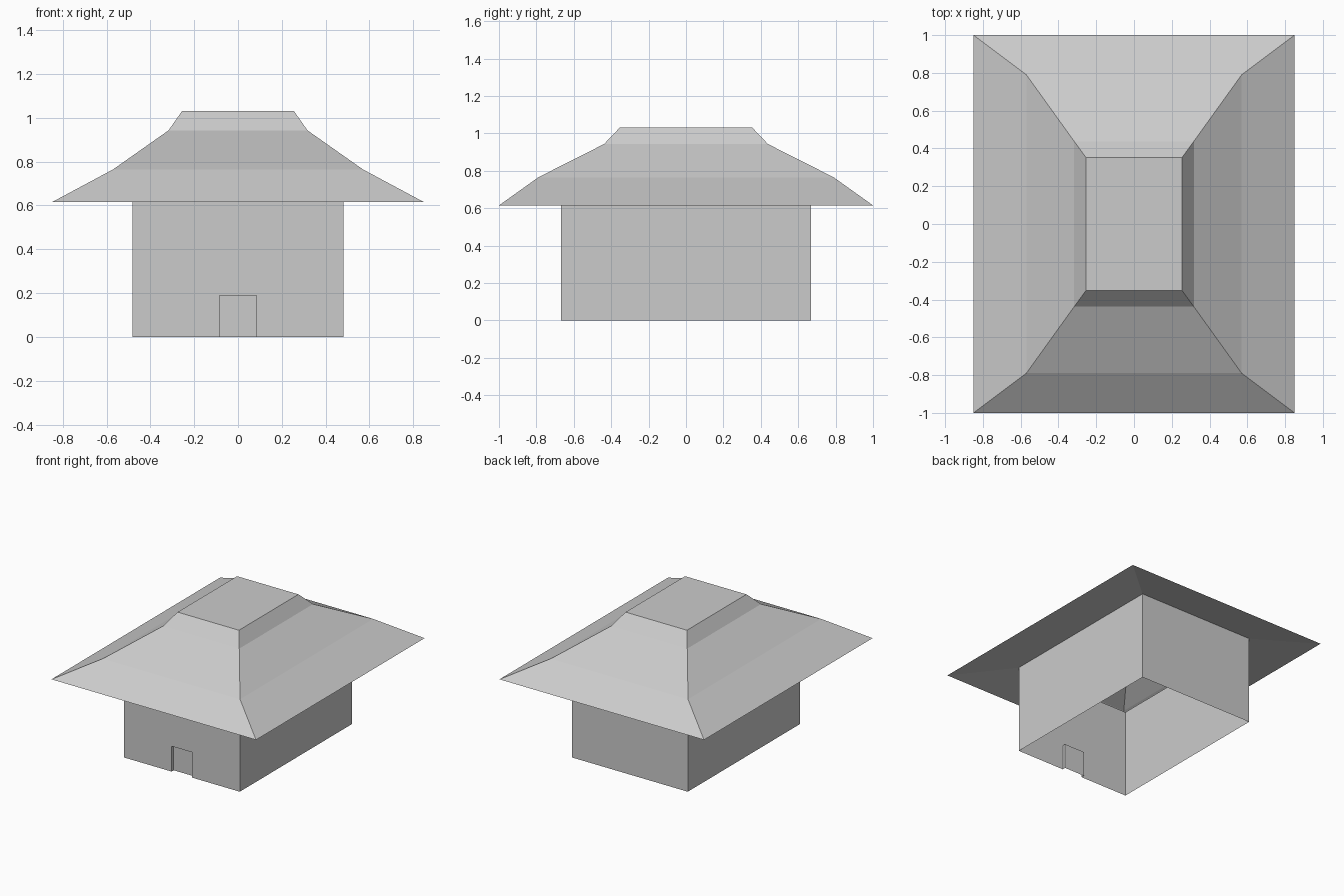
import bpy, bmesh

cube = bpy.data.objects.get("Cube")
if cube:
    bpy.data.objects.remove(cube, do_unlink=True)

plaster = bpy.data.materials.new("plain_grey")
plaster.use_nodes = True
GREY = (0.6, 0.6, 0.6, 1)
plaster.diffuse_color = GREY
plaster.node_tree.nodes["Principled BSDF"].inputs["Base Color"].default_value = GREY


def finish(bm, name):
    mesh = bpy.data.meshes.new(name)
    bm.to_mesh(mesh)
    bm.free()
    mesh.materials.append(plaster)
    obj = bpy.data.objects.new(name, mesh)
    bpy.context.collection.objects.link(obj)
    return obj


def ring(bm, hx, hy, z):
    return [bm.verts.new((sx * hx, sy * hy, z))
            for sx, sy in ((-1, -1), (1, -1), (1, 1), (-1, 1))]


def bridge(bm, low, high, sides=range(4)):
    for i in sides:
        j = (i + 1) % 4
        bm.faces.new((low[i], low[j], high[j], high[i]))


HX, HY, WALL_TOP = 0.482, 0.667, 0.667
DOOR_X, DOOR_Z, RECESS = 0.085, 0.19, 0.025

# Roof: sloping soffit, three hipped tiers and a flat cap
bm = bmesh.new()
profile = [(HX, HY, WALL_TOP), (0.85, 1.0, 0.615), (0.57, 0.79, 0.765),
           (0.317, 0.438, 0.943), (0.255, 0.353, 1.032)]
rings = [ring(bm, *p) for p in profile]
for low, high in zip(rings, rings[1:]):
    bridge(bm, low, high)
bm.faces.new(rings[-1])
finish(bm, "roof")

# Walls: open shell, with the front split around the doorway
bm = bmesh.new()
bridge(bm, ring(bm, HX, HY, 0), ring(bm, HX, HY, WALL_TOP), (1, 2, 3))
front = [(-HX, 0), (-DOOR_X, 0), (-DOOR_X, DOOR_Z), (DOOR_X, DOOR_Z),
         (DOOR_X, 0), (HX, 0), (HX, WALL_TOP), (-HX, WALL_TOP)]
bm.faces.new([bm.verts.new((x, -HY, z)) for x, z in front])
bmesh.ops.remove_doubles(bm, verts=bm.verts, dist=0.0001)
finish(bm, "walls")

# Door: panel set back behind its jambs and lintel
bm = bmesh.new()
outline = front[1:5]
outer = [bm.verts.new((x, -HY, z)) for x, z in outline]
inner = [bm.verts.new((x, -HY + RECESS, z)) for x, z in outline]
bridge(bm, outer, inner, range(3))
bm.faces.new(inner[::-1])
finish(bm, "recessed_door")
